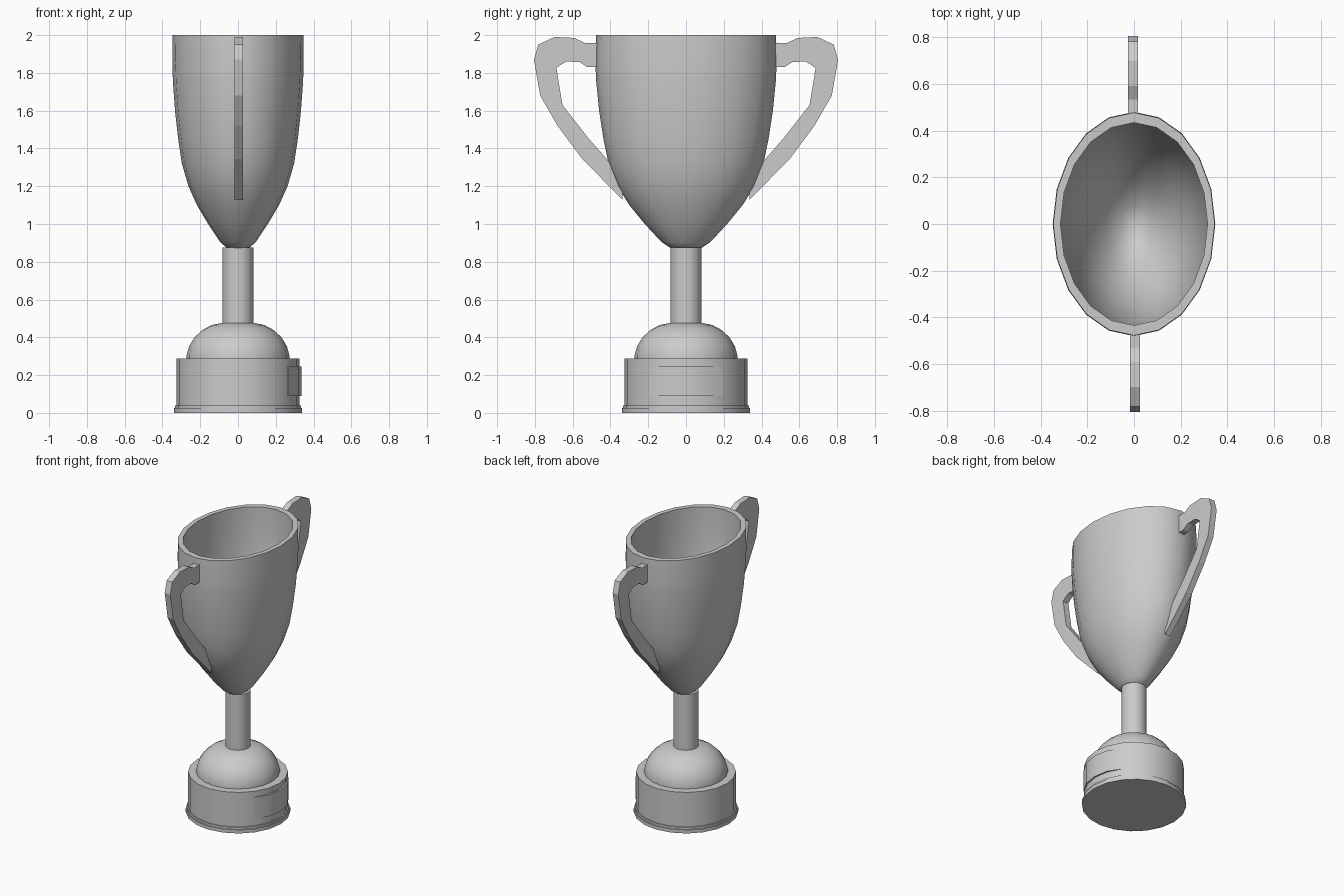
import bpy, bmesh, math

if "Cube" in bpy.data.objects:
    bpy.data.objects.remove(bpy.data.objects["Cube"])

SIDES = 20


def finish(name, bm, angle=35):
    bmesh.ops.recalc_face_normals(bm, faces=bm.faces)
    mesh = bpy.data.meshes.new(name)
    bm.to_mesh(mesh)
    bm.free()
    ob = bpy.data.objects.new(name, mesh)
    bpy.context.collection.objects.link(ob)
    if angle:
        bpy.ops.object.select_all(action='DESELECT')
        bpy.context.view_layer.objects.active = ob
        ob.select_set(True)
        bpy.ops.object.shade_smooth_by_angle(angle=math.radians(angle))
    return ob


def lathe(name, profile, x_scale=1.0):
    """Revolve (radius, z) points around z; radius 0 closes on the axis."""
    bm = bmesh.new()
    verts = [bm.verts.new((0, r, z)) for r, z in profile]
    edges = [bm.edges.new(pair) for pair in zip(verts, verts[1:])]
    bmesh.ops.spin(bm, geom=verts + edges, cent=(0, 0, 0), axis=(0, 0, 1),
                   angle=2 * math.pi, steps=SIDES, use_duplicate=False)
    bmesh.ops.remove_doubles(bm, verts=bm.verts, dist=0.0005)
    for v in bm.verts:
        v.co.x *= x_scale
    return finish(name, bm)


# Oval hollow cup: outside wall, then inside wall
outer = [(0, 0.855), (0.07, 0.865), (0.13, 0.905), (0.218, 1.0), (0.3, 1.1),
         (0.362, 1.2), (0.41, 1.32), (0.437, 1.45), (0.46, 1.6),
         (0.475, 1.75), (0.48, 1.85), (0.477, 2.0)]
inner = [(0.434, 2.0), (0.434, 1.85), (0.417, 1.6), (0.39, 1.45),
         (0.36, 1.32), (0.31, 1.2), (0.25, 1.1), (0.168, 1.0),
         (0.08, 0.93), (0, 0.91)]
lathe("cup", outer + inner, 0.725)

# Stem, dome and stepped base
lathe("stem", [(0, 0.44), (0.082, 0.44), (0.082, 0.875), (0, 0.875)])
lathe("dome", [(0, 0.28), (0.272, 0.28), (0.272, 0.305), (0.258, 0.355),
               (0.23, 0.4), (0.19, 0.438), (0.14, 0.465), (0.08, 0.477), (0, 0.477)])
lathe("base", [(0, 0), (0.34, 0), (0.34, 0.025), (0.333, 0.025),
               (0.333, 0.04), (0.325, 0.04), (0.325, 0.287), (0, 0.287)])

# Thin curved plate on the +x side of the base
bm = bmesh.new()
rings = []
for deg in (-36, -18, 0, 18, 36):
    a = math.radians(deg)
    r_out = 0.328 if abs(deg) == 36 else 0.336
    rings.append([bm.verts.new((r * math.cos(a), r * math.sin(a), z))
                  for r, z in ((0.31, 0.09), (r_out, 0.09), (r_out, 0.245), (0.31, 0.245))])
for a, b in zip(rings, rings[1:]):
    for i in range(4):
        j = (i + 1) % 4
        bm.faces.new((a[i], a[j], b[j], b[i]))
bm.faces.new(rings[0])
bm.faces.new(rings[-1])
finish("plate", bm)

# Flat handles: (y, z) pairs along the outer and inner edge
edge_pairs = [((0.45, 1.957), (0.45, 1.83)), ((0.533, 1.957), (0.522, 1.83)),
              ((0.59, 1.985), (0.565, 1.858)), ((0.697, 1.99), (0.633, 1.86)),
              ((0.782, 1.95), (0.66, 1.845)), ((0.805, 1.87), (0.686, 1.825)),
              ((0.772, 1.68), (0.654, 1.63)), ((0.68, 1.52), (0.517, 1.455)),
              ((0.55, 1.345), (0.39, 1.31)), ((0.336, 1.128), (0.335, 1.25))]
for name, side in (("handle_back", 1), ("handle_front", -1)):
    bm = bmesh.new()
    rings = []
    for (yo, zo), (yi, zi) in edge_pairs:
        rings.append([bm.verts.new((x - side * 0.004, side * y, z))
                      for x, y, z in ((-0.022, yo, zo), (0.022, yo, zo),
                                      (0.022, yi, zi), (-0.022, yi, zi))])
    for a, b in zip(rings, rings[1:]):
        for i in range(4):
            j = (i + 1) % 4
            bm.faces.new((a[i], a[j], b[j], b[i]))
    bm.faces.new(rings[0])
    bm.faces.new(rings[-1])
    finish(name, bm, angle=0)
